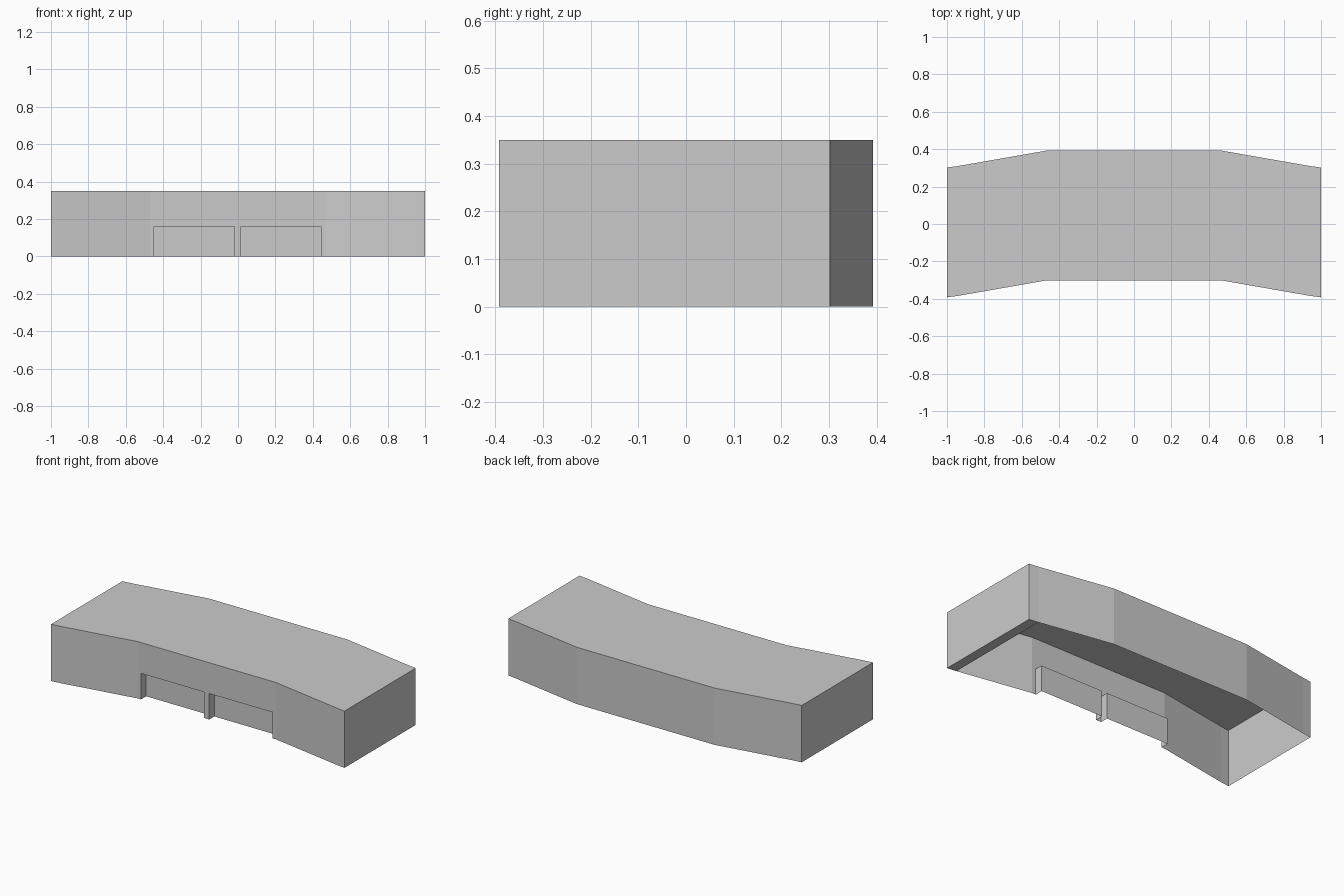
import bpy, bmesh

if "Cube" in bpy.data.objects:
    bpy.data.objects.remove(bpy.data.objects["Cube"])

H = 0.35
# half-depth centre line: (x, y shift) of the bent plan; walls sit 0.347 either side
SPINE = [(-1, -0.045), (-0.94, -0.037), (-0.47, 0.045),
         (0.47, 0.045), (0.94, -0.037), (1, -0.045)]
HALF = 0.347
DOORS = [(-0.45, -0.02), (0.015, 0.445)]
DOOR_H, DOOR_DEPTH = 0.16, 0.05
FRONT_Y = 0.045 - HALF


def build(name, polys):
    bm = bmesh.new()
    for poly in polys:
        bm.faces.new([bm.verts.new(p) for p in poly])
    bmesh.ops.remove_doubles(bm, verts=bm.verts, dist=1e-5)
    mesh = bpy.data.meshes.new(name)
    bm.to_mesh(mesh)
    bm.free()
    obj = bpy.data.objects.new(name, mesh)
    bpy.context.collection.objects.link(obj)
    return obj


def wall(a, b):
    return [(*a, 0), (*b, 0), (*b, H), (*a, H)]


front = [(x, y - HALF) for x, y in SPINE]
back = [(x, y + HALF) for x, y in SPINE]

# Flat roof following the bent plan
build("roof", [[(*p, H) for p in front + back[::-1]]])

# Outer walls, open underneath; the middle front bay is made separately
ring = front + back[::-1]
walls = [wall(ring[i], ring[(i + 1) % len(ring)]) for i in range(len(ring)) if i != 2]
build("outer_walls", walls)

# Middle front wall, notched for the two openings
bottom = [(-0.47, 0)]
for x0, x1 in DOORS:
    bottom += [(x0, 0), (x0, DOOR_H), (x1, DOOR_H), (x1, 0)]
bottom += [(0.47, 0), (0.47, H), (-0.47, H)]
build("front_wall", [[(x, FRONT_Y, z) for x, z in bottom]])

# Recessed doors with side and top reveals
yf, yb = FRONT_Y, FRONT_Y + DOOR_DEPTH
for i, (x0, x1) in enumerate(DOORS):
    build(f"door_recess_{i + 1}", [
        [(x0, yb, 0), (x1, yb, 0), (x1, yb, DOOR_H), (x0, yb, DOOR_H)],
        [(x0, yf, 0), (x0, yb, 0), (x0, yb, DOOR_H), (x0, yf, DOOR_H)],
        [(x1, yb, 0), (x1, yf, 0), (x1, yf, DOOR_H), (x1, yb, DOOR_H)],
        [(x0, yf, DOOR_H), (x0, yb, DOOR_H), (x1, yb, DOOR_H), (x1, yf, DOOR_H)]])

# Narrow floor strip at the right end
build("floor_strip", [[(*p, 0) for p in (front[4], back[4], back[5], front[5])]])
